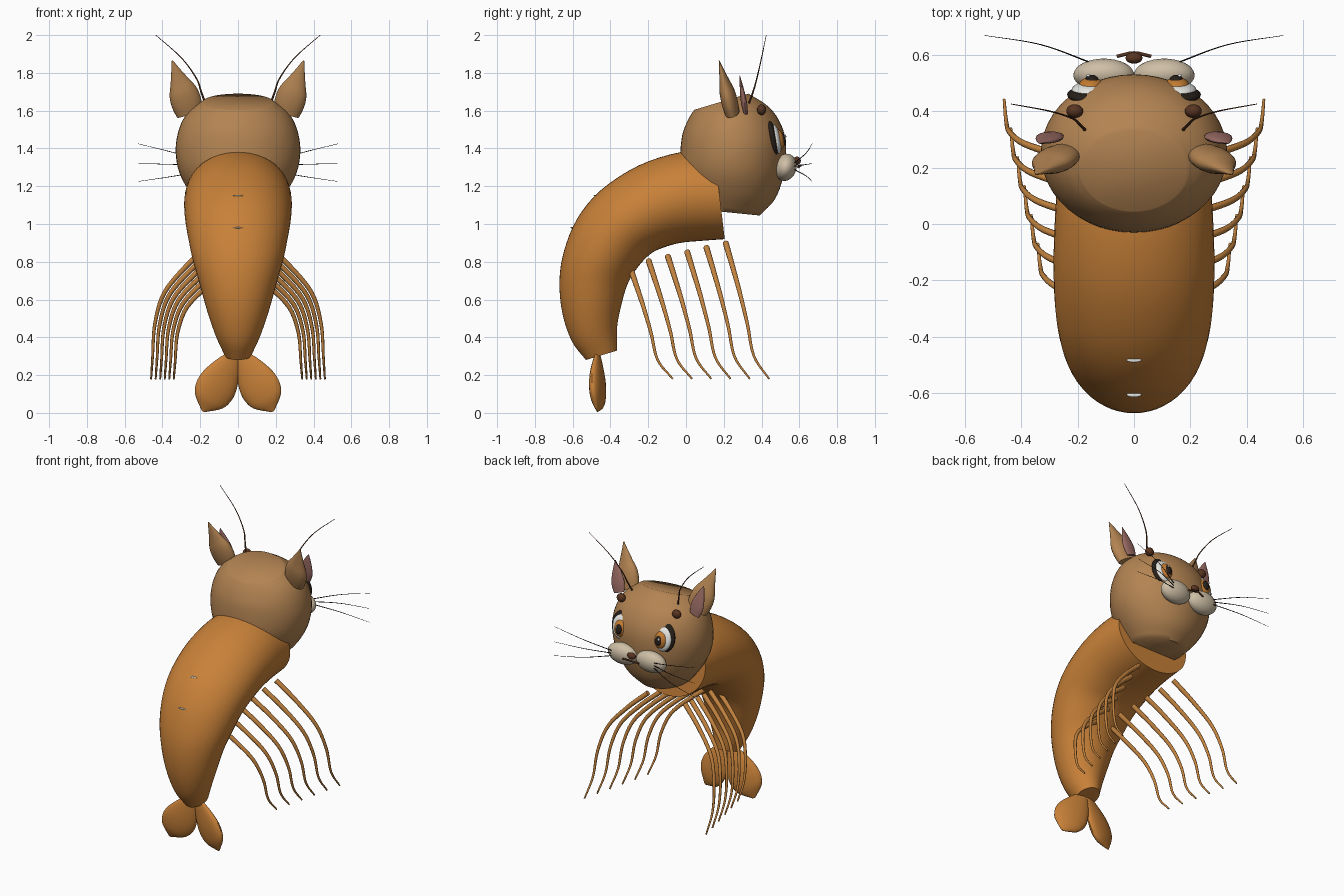
import bpy, bmesh, math
from mathutils import Vector as V, Matrix

cube = bpy.data.objects.get("Cube")
if cube:
    bpy.data.objects.remove(cube, do_unlink=True)


def material(name, r, g, b):
    m = bpy.data.materials.new(name)
    m.use_nodes = True
    m.diffuse_color = (r, g, b, 1)
    bsdf = next(n for n in m.node_tree.nodes if n.type == "BSDF_PRINCIPLED")
    bsdf.inputs["Base Color"].default_value = (r, g, b, 1)
    return m


SHELL = material("shell orange", .58, .22, .04)
FUR = material("fur brown", .45, .23, .085)
LIMB = material("limb orange", .55, .23, .05)
PINK = material("inner ear pink", .33, .15, .13)
CREAM = material("muzzle cream", .62, .52, .38)
DARK = material("dark", .02, .014, .01)
WHITE = material("eye white", .85, .85, .82)
IRIS = material("iris amber", .55, .2, .03)
BROWN = material("nose brown", .1, .035, .015)


def finish(name, bm, mat, angle=50):
    bmesh.ops.recalc_face_normals(bm, faces=bm.faces)
    mesh = bpy.data.meshes.new(name)
    bm.to_mesh(mesh)
    bm.free()
    mesh.materials.append(mat)
    ob = bpy.data.objects.new(name, mesh)
    bpy.context.collection.objects.link(ob)
    bpy.ops.object.select_all(action="DESELECT")
    ob.select_set(True)
    bpy.context.view_layer.objects.active = ob
    bpy.ops.object.shade_smooth_by_angle(angle=math.radians(angle))
    return ob


def smooth(keys, steps):
    """Pass a smooth path through tuples of numbers."""
    keys = [V(k) for k in keys]
    out = []
    for i in range(len(keys) - 1):
        b, c = keys[i], keys[i + 1]
        a = keys[i - 1] if i else b * 2 - c
        d = keys[i + 2] if i + 2 < len(keys) else c * 2 - b
        for j in range(steps):
            t = j / steps
            out.append((b * 2 + (c - a) * t + (a * 2 - b * 5 + c * 4 - d) * t ** 2
                        + (b * 3 - a - c * 3 + d) * t ** 3) / 2)
    return out + [keys[-1]]


def loft(name, sections, mat, sides=16):
    """Skin elliptical sections given as centre and two half axes."""
    bm = bmesh.new()
    rings = []
    for c, u, v in sections:
        angles = [math.tau * k / sides for k in range(sides)]
        rings.append([bm.verts.new(c + u * math.cos(a) + v * math.sin(a)) for a in angles])
    for p, q in zip(rings, rings[1:]):
        for k in range(sides):
            n = (k + 1) % sides
            bm.faces.new((p[k], p[n], q[n], q[k]))
    bm.faces.new(rings[0])
    bm.faces.new(rings[-1])
    return finish(name, bm, mat)


def trunk(name, rows, mat):
    """Rows hold back y, back z, front y, front z and half width."""
    sections = []
    for by, bz, fy, fz, w in smooth(rows, 4):
        back, front = V((0, by, bz)), V((0, fy, fz))
        sections.append(((back + front) / 2, V((w, 0, 0)), (back - front) / 2))
    return loft(name, sections, mat, 48)


def tube(name, points, r0, r1, mat, ref, sides=8):
    path = smooth(points, 6)
    last = len(path) - 1
    sections = []
    for i, p in enumerate(path):
        t = (path[min(i + 1, last)] - path[max(i - 1, 0)]).normalized()
        u = t.cross(V(ref)).normalized()
        r = r0 + (r1 - r0) * i / last
        sections.append((p, u * r, t.cross(u) * r))
    return loft(name, sections, mat, sides)


def blade(name, base, tip, u, v, profile, mat):
    """Flat leaf; the profile holds width factors from base to tip."""
    row = smooth([(i / (len(profile) - 1), w) for i, w in enumerate(profile)], 4)
    base, tip, u, v = V(base), V(tip), V(u), V(v)
    return loft(name, [(base.lerp(tip, t), u * w, v * w) for t, w in row], mat, 20)


def ball(name, pos, radii, mat, tilt=0, yaw=0):
    bm = bmesh.new()
    bmesh.ops.create_uvsphere(bm, u_segments=32, v_segments=16, radius=1)
    bm.transform(Matrix.Translation(pos) @ Matrix.Rotation(yaw, 4, "Z")
                 @ Matrix.Rotation(tilt, 4, "X") @ Matrix.Diagonal((*radii, 1)))
    return finish(name, bm, mat)


# Curved body, from tail end to neck
trunk("body", [
    (-.53, .28, -.365, .33, .07), (-.605, .38, -.365, .45, .12),
    (-.655, .53, -.345, .56, .165), (-.67, .70, -.31, .68, .205),
    (-.645, .86, -.26, .765, .24), (-.575, 1.03, -.19, .84, .265),
    (-.45, 1.18, -.12, .875, .28), (-.25, 1.31, -.03, .90, .285),
    (-.03, 1.38, .07, .91, .28), (.15, 1.385, .205, .92, .27)], SHELL)

# Head with flat crown and chin
trunk("head", [
    (.04, 1.08, .39, 1.045, .17), (-.01, 1.19, .47, 1.13, .25),
    (-.03, 1.29, .515, 1.25, .31), (-.03, 1.38, .53, 1.38, .33),
    (-.02, 1.47, .52, 1.48, .32), (.005, 1.54, .48, 1.57, .29),
    (.03, 1.585, .42, 1.635, .245), (.045, 1.605, .33, 1.69, .185)], FUR)

# Small pale marks along the back
for i, (y, z) in enumerate([(-.605, .98), (-.482, 1.15)]):
    ball(f"back_mark_{i + 1}", (0, y, z), (.026, .008, .003), WHITE)

# Nose and mouth
ball("nose", (0, .588, 1.335), (.03, .02, .022), BROWN)
tube("mouth", [(-.06, .594, 1.3), (0, .606, 1.31), (.06, .594, 1.3)],
     .006, .006, BROWN, (0, 0, 1))

for side, s in (("left", 1), ("right", -1)):
    # Ears
    blade(side + "_ear", (s * .255, .245, 1.59), (s * .348, .175, 1.865),
          (s * .075, 0, -.03), (0, .042, .01), (.9, 1, .93, .62, .32, .04), FUR)
    blade(side + "_inner_ear", (s * .285, .315, 1.59), (s * .335, .285, 1.785),
          (s * .045, .004, -.015), (0, .016, 0), (.8, 1, .85, .5, .05), PINK)

    # Antennae with brow knobs
    ball(side + "_brow_knob", (s * .21, .4, 1.605), (.03, .024, .028), BROWN)
    tube(side + "_antenna", [
        (s * .17, .33, 1.63), (s * .195, .355, 1.7), (s * .22, .375, 1.77),
        (s * .30, .4, 1.88), (s * .435, .425, 2.0)], .006, .0015, BROWN, (0, 1, 0), 6)

    # Layered eyes
    for part, x, y, z, radii, mat in (
            ("eye_rim", .157, .458, 1.455, (.08, .026, .097), DARK),
            ("eye_white", .155, .474, 1.45, (.066, .028, .08), WHITE),
            ("iris", .152, .489, 1.447, (.044, .03, .056), IRIS),
            ("pupil", .15, .505, 1.447, (.026, .023, .036), DARK),
            ("eye_glint", .162, .526, 1.465, (.007, .005, .008), WHITE)):
        ball(side + "_" + part, (s * x, y, z), radii, mat, .2)

    # Muzzle and whiskers
    ball(side + "_muzzle", (s * .107, .527, 1.3), (.108, .058, .073), CREAM, -.25)
    for i, (z0, z1, z2) in enumerate([(1.32, 1.375, 1.425), (1.305, 1.315, 1.32),
                                      (1.29, 1.255, 1.225)]):
        tube(f"{side}_whisker_{i + 1}", [(s * .15, .57, z0), (s * .33, .635, z1),
             (s * .53, .668, z2)], .003, .001, DARK, (0, 0, 1), 5)

    # Six swept legs
    for i in range(6):
        dx, dy, dz = -.024 * i, -.102 * i, -.023 * i
        path = [(.14, .21, .9), (.27, .245, .78), (.39, .285, .635),
                (.44, .325, .47), (.452, .36, .3)]
        tube(f"{side}_leg_{i + 1}",
             [(s * (x + dx), y + dy, z + dz * (z - .18) / .7) for x, y, z in path]
             + [(s * (.46 + dx), .44 + dy, .18)], .016, .005, LIMB, (0, 1, 0), 10)

    # Tail fan
    blade(side + "_tail_fin", (s * .01, -.465, .33), (s * .185, -.47, .008),
          (s * .092, -.03, .05), (s * .008, .034, .01),
          (.15, .5, .78, .97, 1, .78, .08), SHELL)
